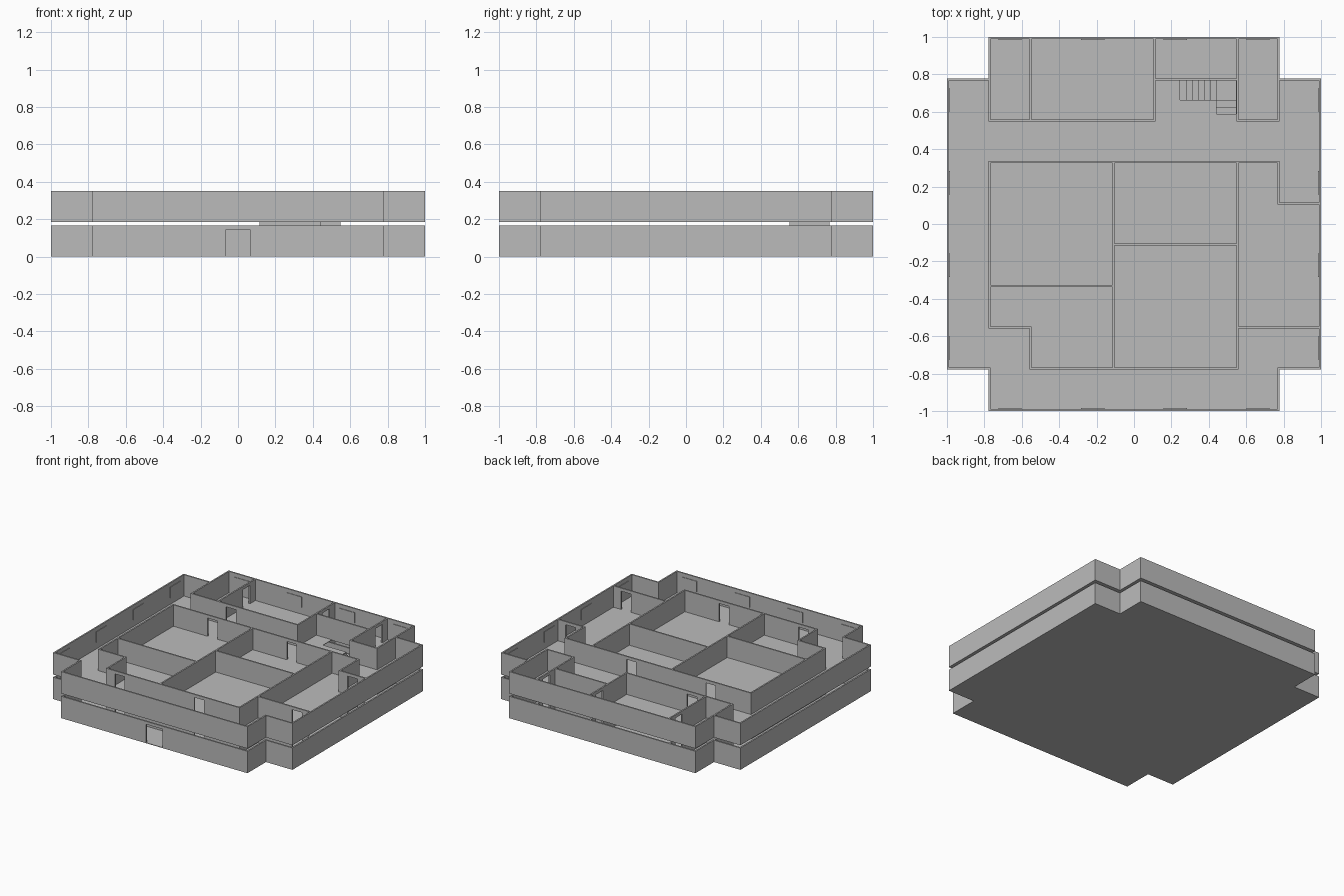
import bpy, bmesh

if "Cube" in bpy.data.objects:
    bpy.data.objects.remove(bpy.data.objects["Cube"])

G, T = 0.221, 0.011          # plan grid step, wall thickness
SLAB, TOP = 0.004, 0.165     # slab thickness, storey height
UP = 0.186                   # base level of the upper storey

grey = bpy.data.materials.new("plain_grey")
grey.diffuse_color = (0.5, 0.5, 0.5, 1)
grey.use_nodes = True
grey.node_tree.nodes["Principled BSDF"].inputs["Base Color"].default_value = grey.diffuse_color


def p(i):
    """Grid index (0..9) to position."""
    return (i - 4.5) * G


def make(name, bm):
    bmesh.ops.recalc_face_normals(bm, faces=bm.faces)
    me = bpy.data.meshes.new(name)
    bm.to_mesh(me)
    bm.free()
    me.materials.append(grey)
    ob = bpy.data.objects.new(name, me)
    bpy.context.collection.objects.link(ob)
    return ob


def prism(bm, pts, vec):
    face = bm.faces.new([bm.verts.new(q) for q in pts])
    ext = bmesh.ops.extrude_face_region(bm, geom=[face], use_keep_orig=True)
    vs = [e for e in ext["geom"] if isinstance(e, bmesh.types.BMVert)]
    bmesh.ops.translate(bm, verts=vs, vec=vec)


def box(bm, x0, x1, y0, y1, z0, z1):
    prism(bm, [(x0, y0, z0), (x1, y0, z0), (x1, y1, z0), (x0, y1, z0)], (0, 0, z1 - z0))


def wall(bm, z, x1, y1, x2, y2, doors=(), half=0.041, high=0.142):
    """Wall between two grid points; doors are grid positions along it."""
    along_x = y1 == y2
    a, b = sorted((x1, x2) if along_x else (y1, y2))
    a, b = p(a) - T / 2, p(b) + T / 2
    prof = [(a, SLAB)]
    for d in doors:
        l, r = p(d) - half, p(d) + half
        prof += [(l, SLAB), (l, high), (r, high), (r, SLAB)]
    prof += [(b, SLAB), (b, TOP), (a, TOP)]
    if along_x:
        prism(bm, [(s, p(y1) - T / 2, z + h) for s, h in prof], (0, T, 0))
    else:
        prism(bm, [(p(x1) - T / 2, s, z + h) for s, h in prof], (T, 0, 0))


OUTLINE = [(1, 0), (8, 0), (8, 1), (9, 1), (9, 8), (8, 8),
           (8, 9), (1, 9), (1, 8), (0, 8), (0, 1), (1, 1)]
ROOMS = [
    # back rooms
    (1, 7, 5, 7, [2.5]), (2, 7, 2, 9, [8.5]), (5, 7, 5, 9, [8.5]), (5, 8, 7, 8),
    (7, 7, 7, 9, [8.5]), (7, 7, 8, 7), (1, 7, 1, 8), (8, 7, 8, 8),
    # middle block
    (1, 6, 8, 6, [2.5, 5.5]), (1, 2, 1, 6), (1, 2, 2, 2), (2, 1, 2, 2),
    (2, 1, 7, 1, [2.5, 5.5]), (7, 1, 7, 6), (4, 1, 4, 6), (1, 3, 4, 3), (4, 4, 7, 4),
    # right-hand room
    (8, 5, 8, 6), (8, 5, 9, 5, [8.5]), (7, 2, 9, 2, [8.5]),
]


def storey(name, z, front_door):
    # floor slab, out to the outer wall faces
    bm = bmesh.new()
    grow = lambda i: p(i) + (T / 2 if i > 4.5 else -T / 2)
    prism(bm, [(grow(x), grow(y), z) for x, y in OUTLINE], (0, 0, SLAB))
    floor = make(name + "_floor", bm)

    # outer walls
    bm = bmesh.new()
    for k, (a, b) in enumerate(zip(OUTLINE, OUTLINE[1:] + OUTLINE[:1])):
        if k == 0 and front_door:
            wall(bm, z, *a, *b, [4.5], 0.068, 0.143)
        else:
            wall(bm, z, *a, *b)
    make(name + "_outer_walls", bm)

    # room walls
    bm = bmesh.new()
    for w in ROOMS:
        wall(bm, z, *w)
    make(name + "_room_walls", bm)

    # window panels standing slightly proud of the inner wall faces
    bm = bmesh.new()
    for c in (1.5, 3.5, 5.5, 7.5):
        l, r = p(c) - 0.062, p(c) + 0.062
        for s in (-1, 1):
            n, f = sorted((s * 0.985, s * 0.995))
            box(bm, l, r, n, f, z + 0.055, z + 0.135)
            box(bm, n, f, l, r, z + 0.055, z + 0.135)
    make(name + "_windows", bm)
    return floor


storey("ground", 0, True)
upper_floor = storey("upper", UP, False)

# L-shaped stairwell opening in the upper floor
X0, X1, X2 = p(5) + T / 2, p(6.5), p(7) - T / 2
Y0, Y1, Y2 = p(7), p(7.5), p(8) - T / 2
bm = bmesh.new()
prism(bm, [(0.246, Y1, UP - 0.02), (X1, Y1, UP - 0.02), (X1, Y0, UP - 0.02),
           (X2, Y0, UP - 0.02), (X2, Y2, UP - 0.02), (0.246, Y2, UP - 0.02)], (0, 0, 0.05))
cutter = make("stairwell_cutter", bm)
cutter.hide_render = True
mod = upper_floor.modifiers.new("stairwell", "BOOLEAN")
mod.operation, mod.object, mod.solver = "DIFFERENCE", cutter, "EXACT"
bpy.context.view_layer.objects.active = upper_floor
bpy.ops.object.modifier_apply(modifier=mod.name)
bpy.data.objects.remove(cutter)

# stairs: ten steps to the right, a landing, three steps to the front
rise = (UP + SLAB) / 14
bm = bmesh.new()
run = (X1 - X0) / 10
for i in range(10):
    top = (i + 1) * rise
    box(bm, X0 + i * run, X0 + (i + 1) * run, Y1, Y2, max(SLAB, top - 2 * rise), top)
box(bm, X1, X2, Y1, Y2, 9 * rise, 11 * rise)
run = (Y1 - Y0) / 3
for i in range(3):
    top = (12 + i) * rise
    box(bm, X1, X2, Y1 - (i + 1) * run, Y1 - i * run, top - 2 * rise, top)
make("stairs", bm)

# edge trim closing the gap between storeys around the stairs
bm = bmesh.new()
box(bm, X0, X1, Y1 - 0.004, Y1, 0.16, UP)
box(bm, X2 - 0.002, X2 + 0.002, Y0, Y2, 0.16, UP)
make("stairwell_trim", bm)
